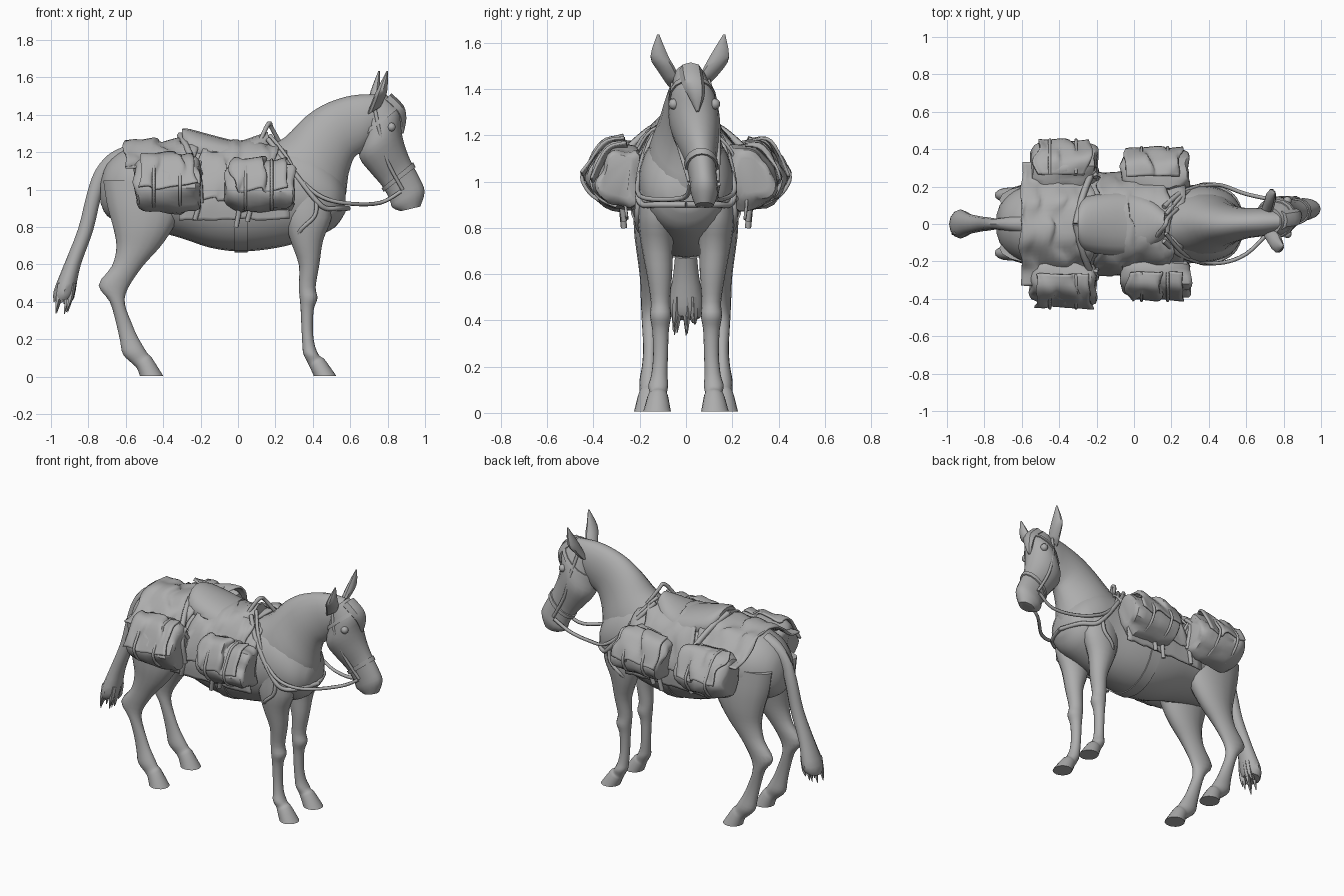
import bpy, bmesh, math, random
from mathutils import Vector, noise

random.seed(4)
MAT = bpy.data.materials.new("plain grey")
MAT.diffuse_color = (0.42, 0.42, 0.42, 1)


def finish(name, bm, angle=40):
    bmesh.ops.recalc_face_normals(bm, faces=bm.faces[:])
    me = bpy.data.meshes.new(name)
    bm.to_mesh(me)
    bm.free()
    me.materials.append(MAT)
    ob = bpy.data.objects.new(name, me)
    bpy.context.collection.objects.link(ob)
    bpy.ops.object.select_all(action='DESELECT')
    ob.select_set(True)
    bpy.context.view_layer.objects.active = ob
    bpy.ops.object.shade_smooth_by_angle(angle=math.radians(angle))
    return ob


def smooth(pts, steps, closed=False):
    """Catmull-Rom curve through points of any dimension."""
    n, out = len(pts), []
    P = [Vector(p) for p in pts]
    at = lambda i: P[i % n] if closed else P[max(0, min(n - 1, i))]
    for i in range(n if closed else n - 1):
        a, b, c, d = (at(i + k) for k in (-1, 0, 1, 2))
        for s in range(steps):
            t = s / steps
            out.append(0.5 * (2 * b + (c - a) * t + (2 * a - 5 * b + 4 * c - d) * t * t
                              + (3 * b - a - 3 * c + d) * t ** 3))
    return out if closed else out + [P[-1]]


def skin(name, loops, cap=True, angle=40):
    bm = bmesh.new()
    rows = [[bm.verts.new(p) for p in lp] for lp in loops]
    n = len(rows[0])
    for a, b in zip(rows, rows[1:]):
        for i in range(n):
            bm.faces.new((a[i], a[(i + 1) % n], b[(i + 1) % n], b[i]))
    if cap:
        bm.faces.new(rows[0])
        bm.faces.new(rows[-1])
    return finish(name, bm, angle)


def loft(name, rings, side=1, n=16, steps=3, grow=0.0):
    """Rings: edge x, z, opposite edge x, z, half width, centre y."""
    loops = []
    for ax, az, bx, bz, w, y in smooth(rings, steps):
        c = Vector(((ax + bx) / 2, side * y, (az + bz) / 2))
        u = Vector(((ax - bx) / 2, 0, (az - bz) / 2))
        u *= 1 + grow / max(u.length, 0.01)
        loops.append([c + u * math.cos(t) + Vector((0, (w + grow) * math.sin(t), 0))
                      for t in (2 * math.pi * i / n for i in range(n))])
    return skin(name, loops)


def strap(name, pts, r=0.01, side=1, steps=5):
    cu = bpy.data.curves.new(name, 'CURVE')
    cu.dimensions, cu.bevel_depth, cu.bevel_resolution, cu.use_fill_caps = '3D', r, 1, True
    path = smooth([(x, y * side, z) for x, y, z in pts], steps)
    sp = cu.splines.new('POLY')
    sp.points.add(len(path) - 1)
    for p, v in zip(sp.points, path):
        p.co = (*v, 1)
    cu.materials.append(MAT)
    ob = bpy.data.objects.new(name, cu)
    bpy.context.collection.objects.link(ob)


def sheet(name, x0, x1, profile, both=True, amp=0.012, thick=0.012, nx=18):
    """Wrinkled cloth with a y, z profile drawn out along x."""
    prof = smooth(profile, 4)
    if both:
        prof = [Vector((-p[0], p[1])) for p in reversed(prof[1:])] + prof
    bm = bmesh.new()
    rows = []
    for i in range(nx + 1):
        row = []
        for y, z in prof:
            x = x0 + (x1 - x0) * i / nx
            d = noise.noise(Vector((x * 14, y * 8, z * 8))) * amp
            row.append(bm.verts.new((x + d * 1.5, y * (1 + d), z + d)))
        rows.append(row)
    for a, b in zip(rows, rows[1:]):
        for j in range(len(a) - 1):
            bm.faces.new((a[j], a[j + 1], b[j + 1], b[j]))
    ob = finish(name, bm, 50)
    m = ob.modifiers.new("thickness", 'SOLIDIFY')
    m.thickness, m.offset = thick, 0


# Trunk, neck and head
loft("trunk", [(x, t, x, b, w, 0) for x, t, b, w in (
    (-.735, 1.04, .93, .05), (-.70, 1.14, .86, .13), (-.6, 1.22, .81, .2), (-.45, 1.25, .78, .225),
    (-.3, 1.23, .74, .23), (-.15, 1.2, .69, .235), (0, 1.19, .67, .24), (.15, 1.21, .68, .23),
    (.3, 1.25, .71, .21), (.42, 1.22, .75, .2), (.52, 1.12, .80, .16), (.575, 1.02, .88, .08))], n=24)
loft("neck", [(.12, 1.2, .42, .80, .18, 0), (.25, 1.28, .56, .93, .165, 0), (.35, 1.38, .59, 1.08, .12, 0),
              (.45, 1.45, .62, 1.17, .095, 0), (.57, 1.495, .66, 1.2, .08, .005),
              (.68, 1.51, .70, 1.24, .075, .01), (.78, 1.505, .76, 1.3, .06, .015)], n=20)
HEAD = [(.79, 1.51, .67, 1.38, .07, .015), (.865, 1.43, .655, 1.26, .1, .03), (.872, 1.33, .65, 1.17, .11, .037),
        (.89, 1.24, .71, 1.09, .09, .05), (.925, 1.15, .77, 1.02, .066, .065), (.972, 1.06, .81, .95, .06, .075),
        (.998, .99, .825, .905, .058, .08), (.975, .91, .87, .885, .04, .08)]
loft("head", HEAD, n=16)
loft("near_ear", [(.76, 1.44, .69, 1.40, .03, -.05), (.79, 1.50, .715, 1.47, .04, -.085),
                  (.80, 1.55, .74, 1.53, .04, -.115), (.803, 1.635, .795, 1.635, .005, -.12)], n=10)
loft("far_ear", [(.74, 1.45, .68, 1.41, .03, .075), (.755, 1.5, .695, 1.47, .042, .115),
                 (.76, 1.55, .71, 1.53, .043, .145), (.758, 1.635, .75, 1.635, .005, .165)], n=10)
loft("forelock", [(.82, 1.515, .76, 1.45, .05, .02), (.885, 1.45, .82, 1.4, .05, .03),
                  (.90, 1.38, .85, 1.36, .035, .045), (.885, 1.30, .865, 1.30, .005, .05)], n=8)

# Legs
FRONT = [(.50, 1.0, .26, 1.0, .07, .13), (.50, .85, .25, .85, .08, .13), (.455, .73, .28, .73, .07, .125),
         (.435, .6, .325, .6, .055, .115), (.415, .48, .325, .48, .042, .11), (.425, .42, .33, .42, .046, .11),
         (.405, .36, .335, .36, .036, .11), (.40, .25, .34, .25, .032, .11), (.41, .17, .345, .16, .035, .115),
         (.43, .12, .35, .12, .043, .12), (.445, .105, .375, .07, .038, .12), (.465, .09, .385, .05, .045, .122),
         (.525, .005, .405, .005, .06, .125)]
HIND = [(-.30, 1.05, -.72, 1.05, .08, .13), (-.30, .9, -.70, .92, .095, .13), (-.35, .79, -.665, .79, .085, .14),
        (-.42, .69, -.65, .69, .068, .145), (-.51, .59, -.675, .59, .05, .15), (-.59, .47, -.745, .49, .04, .155),
        (-.605, .39, -.685, .40, .036, .155), (-.57, .29, -.65, .28, .03, .155), (-.54, .22, -.63, .19, .033, .157),
        (-.50, .15, -.615, .12, .042, .16), (-.48, .12, -.565, .07, .038, .162), (-.46, .10, -.54, .045, .045, .163),
        (-.40, .005, -.525, .005, .06, .165)]

# Tail with ragged tip
loft("tail", [(-.60, 1.235, -.58, 1.14, .05, 0), (-.69, 1.19, -.64, 1.1, .04, 0), (-.765, 1.1, -.70, 1.04, .03, 0),
              (-.81, .97, -.735, .95, .035, 0), (-.855, .79, -.775, .78, .04, 0), (-.93, .6, -.84, .6, .055, 0),
              (-.985, .46, -.87, .46, .078, 0), (-.985, .40, -.885, .42, .06, 0)], n=12)
for i in range(14):
    x, y, z = random.uniform(-.975, -.885), random.uniform(-.055, .055), random.uniform(.32, .4)
    loft("tail_strand", [(x + .03, .5, x - .005, .5, .016, y * .9), (x + .015, .42, x - .015, .42, .014, y),
                         (x - .012, z, x - .016, z, .002, y * 1.15)], n=5, steps=2)

# Saddle, blanket and rear cover
sheet("saddle_blanket", -.31, .27, [(0, 1.225), (.1, 1.215), (.18, 1.15), (.245, 1.03), (.262, .93), (.255, .84)])
sheet("saddle_flap", -.2, .2, [(0, 1.25), (.1, 1.24), (.19, 1.17), (.255, 1.05), (.272, .95)], amp=.03)
sheet("rear_cover", -.6, -.22, [(0, 1.26), (.1, 1.25), (.18, 1.19), (.25, 1.13), (.33, 1.12)], amp=.03)
loft("saddle_seat", [(-.3, 1.325, -.29, 1.2, .09, 0), (-.26, 1.325, -.26, 1.12, .145, 0),
                     (-.13, 1.29, -.13, 1.12, .165, 0), (0, 1.262, 0, 1.12, .16, 0),
                     (.1, 1.29, .1, 1.12, .125, 0), (.16, 1.31, .18, 1.15, .07, 0)])
strap("saddle_horn", [(.11, -.08, 1.24), (.15, -.03, 1.33), (.17, 0, 1.355), (.18, .03, 1.33), (.23, .08, 1.24)], .012)


def pack(name, x0, x1, profile, side):
    """Soft bag: closed y, z profile swelling between rounded ends."""
    prof = smooth(profile, 3, True)
    c = sum(prof, Vector((0, 0))) / len(prof)
    loops = []
    for u, s in smooth([(0, .62), (.04, .84), (.2, .98), (.5, 1.02), (.8, .98), (.96, .86), (1, .62)], 2):
        loop = []
        for p in prof:
            q = c + (p - c) * s
            d = noise.noise(Vector((u * 4 + x0 * 9, q[0] * 11 * side, q[1] * 11))) * .03
            q += (q - c).normalized() * d
            loop.append(Vector((x0 + (x1 - x0) * u + d * .8, q[0] * side, q[1])))
        loops.append(loop)
    skin(name, loops, angle=35)


REAR = [(.19, 1.13), (.26, 1.175), (.335, 1.165), (.40, 1.08), (.435, 1.01), (.395, .935), (.32, .89), (.22, .91)]
FORE = [(.19, 1.12), (.25, 1.15), (.32, 1.135), (.37, 1.06), (.395, .99), (.36, .92), (.29, .885), (.21, .90)]

for side, tag in ((-1, "near"), (1, "far")):
    loft(tag + "_front_leg", FRONT, side)
    loft(tag + "_hind_leg", HIND, side)
    # Saddle bags with flaps, buckled straps and ties
    pack(tag + "_rear_bag", -.55, -.2, REAR, side)
    pack(tag + "_front_bag", -.06, .295, FORE, side)
    for nm, x0, x1, pr in (("rear", -.52, -.24, REAR), ("front", -.03, .25, FORE)):
        flap = [(y * 1.025 * side, z + .012) for y, z in pr[1:5]]
        sheet(f"{tag}_{nm}_bag_flap", x0, x1, flap, both=False, amp=.03)
        for f in (.25, .75):
            x = x0 + (x1 - x0) * f
            strap(f"{tag}_{nm}_bag_strap", [(x, y * 1.035, z + .008) for y, z in pr[1:7]], .009, side)
    for x, z in ((-.22, .84), (.0, .80), (.06, .83)):
        strap(tag + "_tie", [(x, .24, 1.0), (x + .01, .275, .92), (x - .01, .268, z)], .014, side)
    strap(tag + "_cantle_strap", [(-.31, 0, 1.29), (-.28, .13, 1.24), (-.24, .24, 1.15), (-.21, .29, 1.07),
                                  (-.2, .27, .93)], .018, side)
    for k in range(4):
        strap(tag + "_knot", [(-.25 + .015 * k, .25, 1.12 + .01 * k), (-.22, .28 + .01 * k, 1.14 - .02 * k),
                              (-.2 - .01 * k, .24, 1.08)], .013, side)
    # Breast collar and reins
    strap(tag + "_breast_collar", [(.16, .09, 1.27), (.24, .16, 1.17), (.34, .20, 1.04), (.42, .208, .94),
                                   (.47, .185, .90), (.54, .13, .90), (.59, 0, .90)], .014, side)
    strap(tag + "_collar_drop", [(.42, .205, .94), (.41, .21, .86), (.34, .2, .79), (.3, .13, .72)], .012, side)
    strap(tag + "_rein", [(.17, .05, 1.29), (.25, .145, 1.19), (.33, .19, 1.06), (.45, .21, .96), (.6, .16, .925),
                          (.76, .07 + .06 * side, .93), (.87, .06 + .08 * side, .99)], .011, side)
    # Bridle cheek straps and eyes
    strap(tag + "_cheek_strap", [(.73, .075 + .02 * side, 1.44), (.76, .10 + .033 * side, 1.3),
                                 (.80, .085 + .055 * side, 1.15), (.88, .06 + .075 * side, 1.0)], .01, side)
    bm = bmesh.new()
    bmesh.ops.create_uvsphere(bm, u_segments=10, v_segments=6, radius=.024)
    bmesh.ops.translate(bm, verts=bm.verts, vec=(.82, .036 + side * .088, 1.335))
    finish(tag + "_eye", bm)

# Bridle bands and belly girth follow the shapes beneath
def band(name, a, b, f0, f1):
    mix = lambda f: tuple(p + (q - p) * f for p, q in zip(a, b))
    loft(name, [mix(f0), mix(f1)], grow=.008, steps=1)


band("nose_band", HEAD[4], HEAD[5], .1, .38)
band("brow_band", HEAD[0], HEAD[1], .7, .92)
loft("girth", [(x, 1.18, x, .672, .237, 0) for x in (-.02, .05)], n=24, steps=1, grow=.008)
